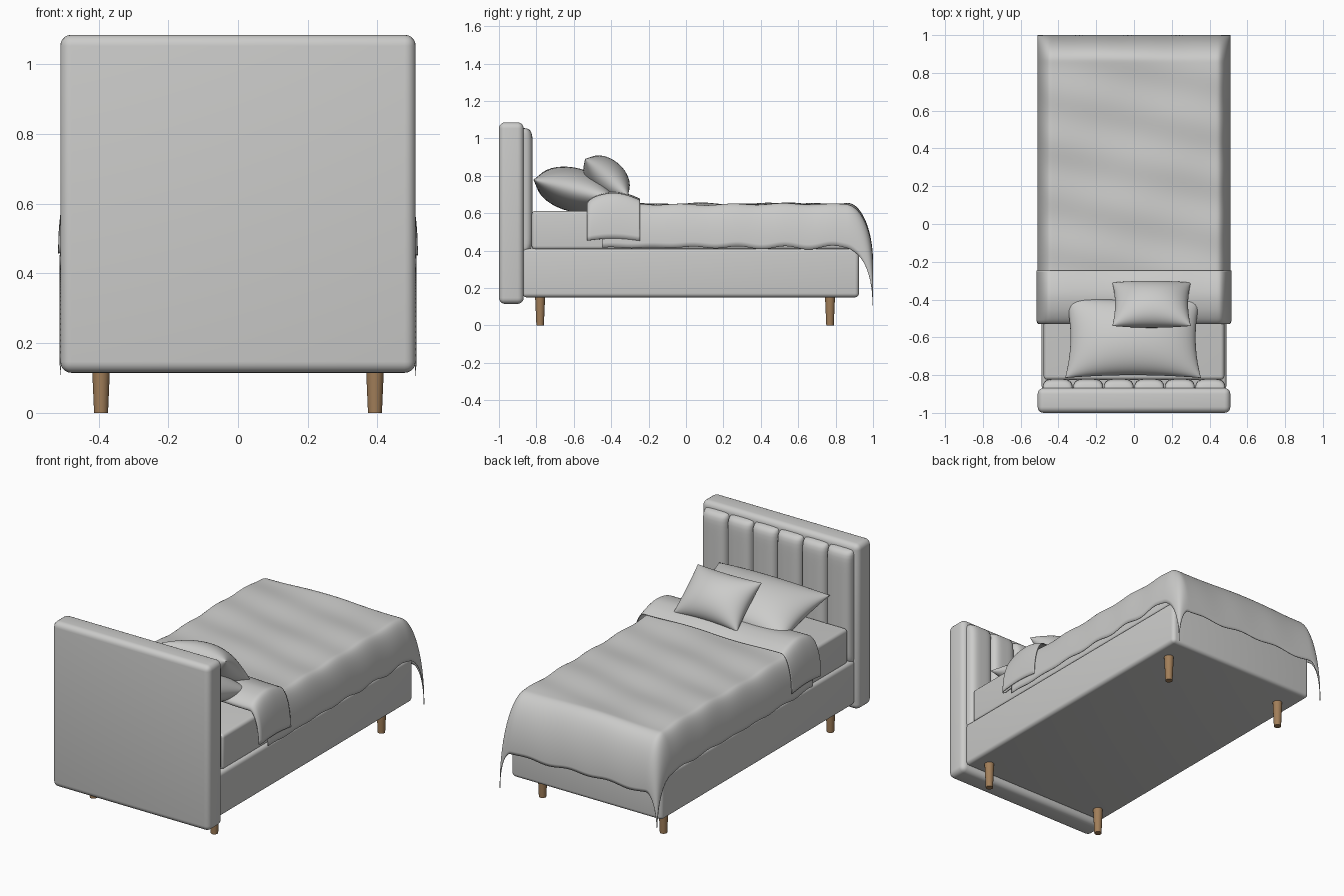
import bpy, bmesh, math
from mathutils import Matrix, Vector

if "Cube" in bpy.data.objects:
    bpy.data.objects.remove(bpy.data.objects["Cube"])


def mat(name, col):
    m = bpy.data.materials.new(name)
    m.diffuse_color = (*col, 1)
    m.use_nodes = True
    m.node_tree.nodes["Principled BSDF"].inputs["Base Color"].default_value = m.diffuse_color
    return m


FABRIC = mat("grey fabric", (0.60, 0.60, 0.59))
WOOD = mat("brown wood", (0.36, 0.21, 0.10))


def finish(bm, name, m, angle=60):
    me = bpy.data.meshes.new(name)
    bmesh.ops.recalc_face_normals(bm, faces=bm.faces)
    bm.to_mesh(me)
    bm.free()
    me.materials.append(m)
    ob = bpy.data.objects.new(name, me)
    bpy.context.collection.objects.link(ob)
    bpy.ops.object.select_all(action='DESELECT')
    ob.select_set(True)
    bpy.context.view_layer.objects.active = ob
    bpy.ops.object.shade_smooth_by_angle(angle=math.radians(angle))
    return ob


def box(name, x0, x1, y0, y1, z0, z1, r, m=FABRIC):
    bm = bmesh.new()
    bmesh.ops.create_cube(bm, size=1)
    for v in bm.verts:
        v.co = Vector(((x0, x1)[v.co.x > 0], (y0, y1)[v.co.y > 0], (z0, z1)[v.co.z > 0]))
    bmesh.ops.bevel(bm, geom=bm.edges[:], offset=r, segments=5, profile=0.5, affect='EDGES')
    return finish(bm, name, m)


def sheet(name, nu, nv, fn, thick):
    # cloth surface from a function of two 0..1 parameters
    bm = bmesh.new()
    g = [[bm.verts.new(fn(i / nu, j / nv)) for j in range(nv + 1)] for i in range(nu + 1)]
    for i in range(nu):
        for j in range(nv):
            bm.faces.new((g[i][j], g[i + 1][j], g[i + 1][j + 1], g[i][j + 1]))
    ob = finish(bm, name, FABRIC, 80)
    s = ob.modifiers.new("thickness", 'SOLIDIFY')
    s.thickness = thick
    s.offset = 0
    return ob


def pillow(name, w, d, t, pinch, matrix, n=28):
    bm = bmesh.new()
    bmesh.ops.create_grid(bm, x_segments=n, y_segments=n, size=1)
    bmesh.ops.duplicate(bm, geom=bm.faces[:] + bm.edges[:] + bm.verts[:])
    half = len(bm.verts) // 2
    for k, v in enumerate(list(bm.verts)):
        a, b = math.sin(v.co.x * math.pi / 2), math.sin(v.co.y * math.pi / 2)
        h = t * max(0, (1 - a * a) * (1 - b * b)) ** 0.5
        v.co = Vector((w * a * (1 - pinch * (1 - b * b)), d * b * (1 - pinch * (1 - a * a)),
                       h if k < half else -h))
    bmesh.ops.remove_doubles(bm, verts=bm.verts[:], dist=0.0001)
    bm.transform(matrix)
    return finish(bm, name, FABRIC, 70)


# headboard with six padded channels
box("headboard", -0.51, 0.51, -1.0, -0.868, 0.115, 1.085, 0.032)
for i in range(6):
    x = -0.485 + i * 0.97 / 6
    bm = bmesh.new()
    bmesh.ops.create_grid(bm, x_segments=16, y_segments=24, size=1)
    for v in bm.verts:
        a, b = math.sin(v.co.x * math.pi / 2), math.sin(v.co.y * math.pi / 2)
        bulge = 0.050 * ((1 - abs(a) ** 4) * (1 - abs(b) ** 16)) ** 0.4
        # round the panel corners a little
        round_x = 1 - 0.12 * abs(b) ** 40
        v.co = Vector((x + 0.0808 + 0.0795 * a * round_x, -0.87 + bulge,
                       0.7225 + 0.3325 * b * (1 - 0.012 * a ** 4)))
    finish(bm, f"headboard_channel_{i + 1}", FABRIC, 80)

# base and mattress
box("bed_base", -0.49, 0.49, -0.875, 0.925, 0.15, 0.41, 0.022)
box("mattress", -0.478, 0.478, -0.825, 0.90, 0.405, 0.612, 0.02)

# tapered legs
for sx in (-1, 1):
    for y, part in ((-0.78, "head"), (0.77, "foot")):
        bm = bmesh.new()
        bmesh.ops.create_cone(bm, cap_ends=True, segments=24, radius1=0.020, radius2=0.027, depth=0.16,
                              matrix=Matrix.Translation((sx * 0.393, y, 0.08)))
        finish(bm, f"{part}_leg_{'right' if sx > 0 else 'left'}", WOOD, 40)


def across(u, flat, w, h):
    # position across the bed and drop: flat middle, then elliptical fall at each side
    s = 2 * u - 1
    a, sg = abs(s), (1 if s > 0 else -1)
    if a < 0.62:
        return sg * flat * a / 0.62, 0.0
    th = (a - 0.62) / 0.38 * math.pi / 2
    return sg * (flat + w * math.sin(th)), h * (1 - math.cos(th))


def blanket(u, v):
    x, dx = across(u, 0.438, 0.072, 0.23)
    if v < 0.75:
        y, dy = -0.45 + 1.31 * v / 0.75, 0.0
    else:
        th = (v - 0.75) / 0.25 * math.pi / 2
        y, dy = 0.86 + 0.138 * math.sin(th), 0.315 * (1 - math.cos(th))
    wave = 0.005 * math.sin(9 * x + 2) * math.sin(7 * y + 1) + 0.004 * math.sin(23 * y + 5 * x)
    hem = 0.006 * math.sin(26 * y) * dx / 0.23 + 0.006 * math.sin(24 * x) * dy / 0.315
    return x, y, 0.646 - dx - dy + wave + hem


sheet("blanket", 72, 110, blanket, 0.004)

# turned-down fold: upper layer, rolled edge, lower layer (y, z)
FOLD = [(-0.247, 0.672), (-0.31, 0.697), (-0.38, 0.71), (-0.45, 0.702), (-0.50, 0.682),
        (-0.525, 0.658), (-0.522, 0.638), (-0.49, 0.630), (-0.42, 0.632)]


def fold(u, v):
    k = v * (len(FOLD) - 1)
    i = min(int(k), len(FOLD) - 2)
    p = [Vector(FOLD[min(max(i + j, 0), len(FOLD) - 1)]) for j in (-1, 0, 1, 2)]
    t = k - i
    q = 0.5 * (2 * p[1] + (p[2] - p[0]) * t + (2 * p[0] - 5 * p[1] + 4 * p[2] - p[3]) * t * t
               + (3 * p[1] - p[0] - 3 * p[2] + p[3]) * t ** 3)
    inner = min(1, max(0, (v - 0.55) / 0.25))
    x, d = across(u, 0.445 - 0.005 * inner, 0.069 - 0.012 * inner, 1.0)
    hem = 0.455 + 0.012 * math.sin((q.x + 0.53) / 0.28 * math.pi)
    return x, q.x, q.y + 0.004 * math.sin(11 * x) - d * (q.y - hem)


sheet("blanket_fold", 72, 40, fold, 0.004)

# pillows
pillow("large_pillow", 0.36, 0.222, 0.117, 0.08,
       Matrix.Translation((-0.005, -0.6, 0.725)) @ Matrix.Rotation(math.radians(-14), 4, 'X'))
pillow("small_pillow", 0.208, 0.152, 0.098, 0.07,
       Matrix.Translation((0.093, -0.425, 0.79)) @ Matrix.Rotation(math.radians(-41), 4, 'X'))
